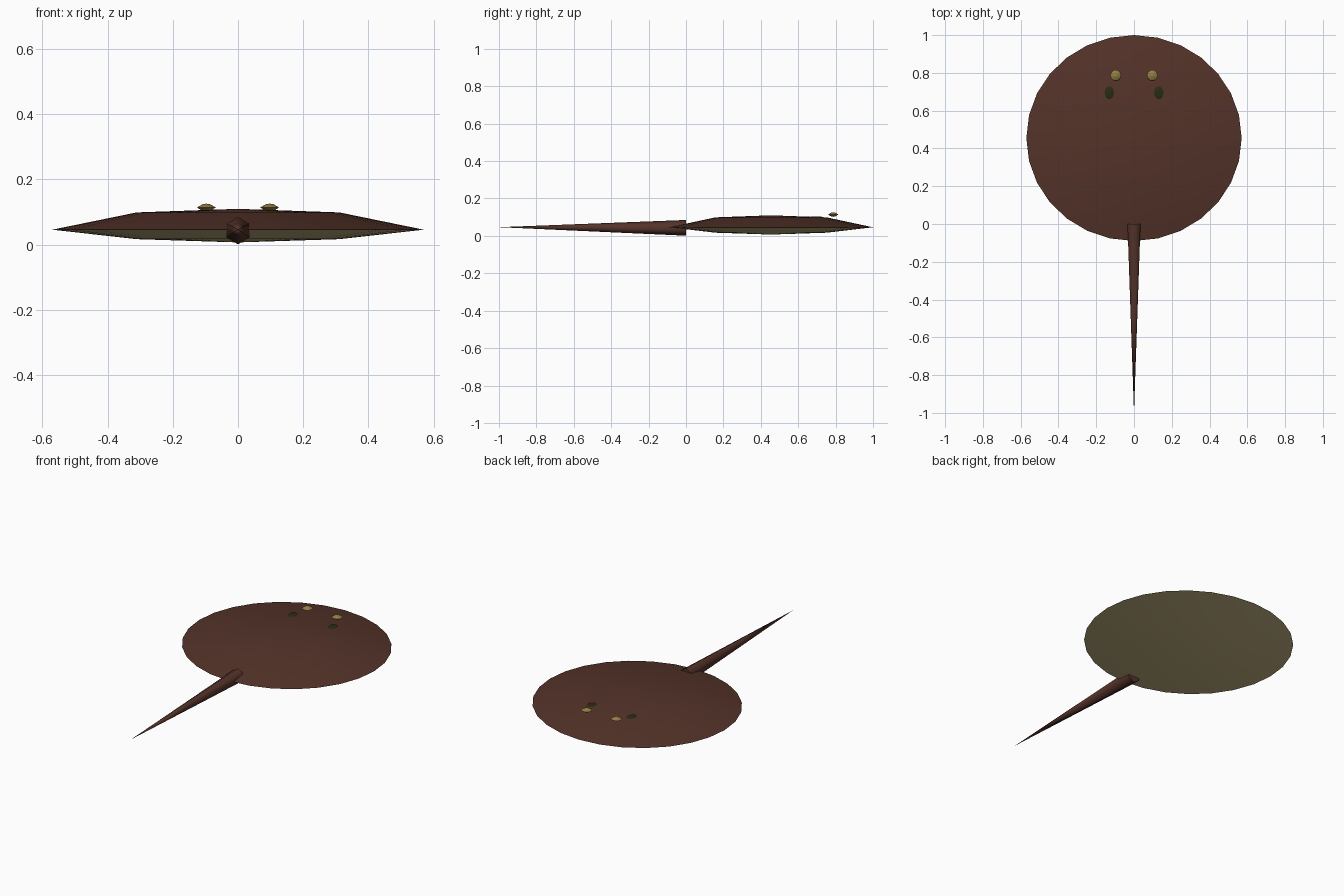
import bpy, bmesh, math

if "Cube" in bpy.data.objects:
    bpy.data.objects.remove(bpy.data.objects["Cube"])


def material(name, rgb):
    m = bpy.data.materials.new(name)
    m.diffuse_color = (*rgb, 1.0)
    m.use_nodes = True
    m.node_tree.nodes["Principled BSDF"].inputs["Base Color"].default_value = m.diffuse_color
    return m


BROWN = material("dark brown skin", (0.088, 0.033, 0.022))
CREAM = material("cream belly", (0.53, 0.43, 0.22))
OLIVE = material("olive yellow eye", (0.30, 0.21, 0.06))
BLACK = material("dark green hole", (0.022, 0.024, 0.008))


def lathe(name, mat, sides, profile, centre, sx=1.0, sy=1.0, smooth=60):
    """Spin (radius, z) points around z; zero radius makes a pole."""
    bm = bmesh.new()
    rings = []
    for r, z in profile:
        n = 1 if r == 0 else sides
        rings.append([bm.verts.new((sx * r * math.cos(2 * math.pi * i / sides),
                                    sy * r * math.sin(2 * math.pi * i / sides), z))
                      for i in range(n)])
    for a, b in zip(rings, rings[1:]):
        for i in range(sides):
            j = (i + 1) % sides
            quad = [a[i % len(a)], a[j % len(a)], b[j % len(b)], b[i % len(b)]]
            bm.faces.new(list(dict.fromkeys(quad)))
    mesh = bpy.data.meshes.new(name)
    bm.to_mesh(mesh)
    bm.free()
    mesh.materials.append(mat)
    ob = bpy.data.objects.new(name, mesh)
    ob.location = centre
    bpy.context.collection.objects.link(ob)
    bpy.context.view_layer.objects.active = ob
    ob.select_set(True)
    bpy.ops.object.shade_smooth_by_angle(angle=math.radians(smooth))
    ob.select_set(False)
    return ob


# Flat round body: brown back above the rim, cream belly below
lathe("back_disc", BROWN, 28, [(1, 0.046), (0.545, 0.099), (0, 0.110)],
      (0, 0.455, 0), 0.57, 0.545)
lathe("belly_disc", CREAM, 28, [(0, 0.007), (0.545, 0.017), (1, 0.046)],
      (0, 0.455, 0), 0.57, 0.545)

# Six-sided tapering tail, pointing to the front
tail = lathe("tail", BROWN, 6, [(0, 0), (0.042, 0), (0.021, 0.5), (0, 1.0)],
             (0, 0, 0.043), 1.0, 0.95, smooth=70)
tail.rotation_euler = (math.radians(90 - 0.2), 0, 0)
for v in tail.data.vertices:  # turn a corner upward
    x, y = v.co.x, v.co.y / 0.95
    v.co.x, v.co.y = -y * 0.95, x

# Eyes and breathing holes, one on each side
for side, s in (("left", -1), ("right", 1)):
    lathe(side + "_eye", OLIVE, 10,
          [(0, -0.012), (0.012, -0.010), (0.029, 0), (0.012, 0.010), (0, 0.012)],
          (s * 0.097, 0.787, 0.114))
    lathe(side + "_breathing_hole", BLACK, 10,
          [(0, -0.003), (1, -0.001), (0.8, 0.0015), (0, 0.002)],
          (s * 0.131, 0.695, 0.102), 0.025, 0.034)
